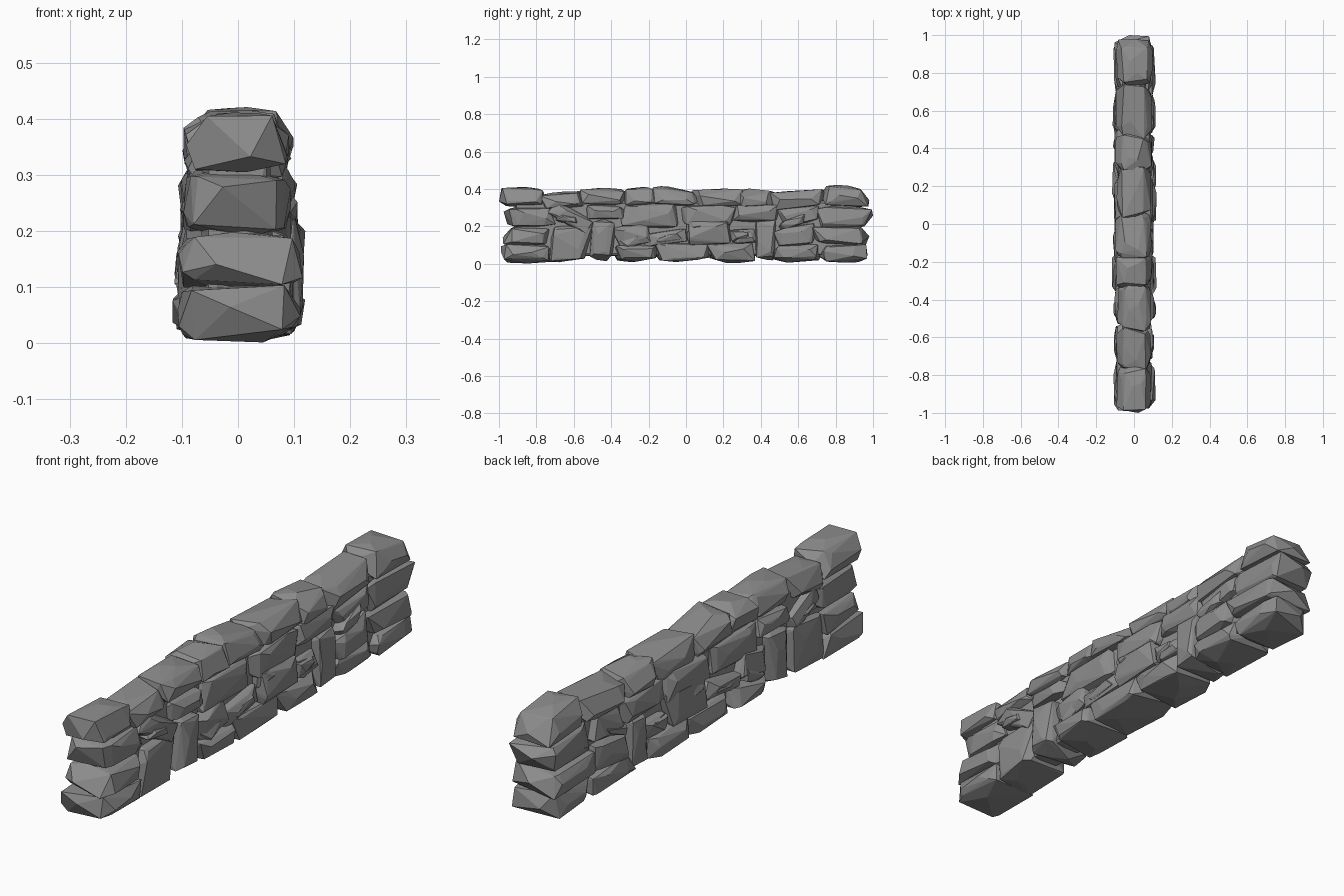
import bpy, bmesh, random
from math import radians
from mathutils import Matrix

if "Cube" in bpy.data.objects:
    bpy.data.objects.remove(bpy.data.objects["Cube"])

random.seed(7)
R = random.uniform

grey = bpy.data.materials.new("dark_stone")
grey.diffuse_color = (.27, .27, .27, 1)
grey.use_nodes = True
grey.node_tree.nodes["Principled BSDF"].inputs["Base Color"].default_value = grey.diffuse_color


def stone(name, y0, y1, z0, z1, half, tilt=0.0, taper=1.0):
    """Rough hewn block: convex hull of chipped corners and proud face points."""
    cy, cz = (y0 + y1) / 2, (z0 + z1) / 2
    hy, hz = (y1 - y0) / 2, (z1 - z0) / 2
    cut_y, cut_z = min(.055, hy * .4), min(.026, hz * .5)
    pts = []
    # chipped corners
    for sx in (-1, 1):
        for sy in (-1, 1):
            for sz in (-1, 1):
                k = taper if sz > 0 else 1
                pts.append((sx * half * R(.70, .93) * k, sy * (hy - R(0, cut_y)), sz * (hz - R(0, cut_z))))
                pts.append((sx * half * R(.88, .99) * k, sy * (hy - R(.6, 1.5) * cut_y),
                            sz * (hz - R(.4, 1.3) * cut_z)))
    for s in (-1, 1):
        # proud points on the long faces, ends, top and bottom
        for t in (-1, 1):
            pts.append((s * half * R(.98, 1.07), t * hy * R(.2, .75), hz * R(-.6, .45)))
            pts.append((half * t * R(.1, .5), R(-.6, .6) * hy, s * hz * R(.98, 1.06)))
        pts.append((R(-.4, .4) * half, s * hy, R(-.5, .5) * hz))
    bm = bmesh.new()
    for p in pts:
        bm.verts.new(p)
    res = bmesh.ops.convex_hull(bm, input=bm.verts[:])
    junk = {g for g in res["geom_interior"] + res["geom_unused"] if isinstance(g, bmesh.types.BMVert)}
    bmesh.ops.delete(bm, geom=list(junk), context='VERTS')
    bmesh.ops.dissolve_limit(bm, angle_limit=radians(5), verts=bm.verts[:], edges=bm.edges[:])
    bmesh.ops.transform(bm, matrix=Matrix.Translation((R(-.004, .004), cy, cz)) @
                        Matrix.Rotation(radians(tilt), 4, 'X'), verts=bm.verts[:])
    for v in bm.verts:
        v.co.z = max(v.co.z, 0)
    bmesh.ops.recalc_face_normals(bm, faces=bm.faces[:])
    me = bpy.data.meshes.new(name)
    bm.to_mesh(me)
    bm.free()
    me.materials.append(grey)
    bpy.context.collection.objects.link(bpy.data.objects.new(name, me))


# Each stone: y start, y end, z bottom, z top, optional tilt in degrees
footing = [(-.99, -.72, .004, .105), (-.75, -.50, .008, .21), (-.52, -.38, .02, .235),
           (-.38, -.14, .01, .11), (-.17, .14, .01, .11), (.11, .37, .008, .115),
           (.36, .49, .02, .235), (.45, .73, .008, .11), (.70, .97, .008, .11)]
second = [(-.98, -.72, .095, .195), (-.39, -.19, .095, .22, 12), (-.24, .02, .10, .18, 8),
          (-.02, .26, .10, .24), (.23, .39, .10, .19), (.47, .70, .09, .205, 6), (.67, .98, .095, .2)]
third = [(-.975, -.69, .19, .31), (-.74, -.50, .20, .30, -30), (-.54, -.31, .235, .315),
         (-.36, -.02, .18, .325), (-.05, .27, .20, .325), (.23, .52, .21, .32),
         (.48, .72, .20, .315, 9), (.69, 1.0, .19, .315)]
coping = [(-1.0, -.75, .305, .41), (-.79, -.53, .285, .385, 6), (-.57, -.30, .305, .405),
          (-.35, -.14, .305, .41), (-.21, .08, .305, .41, -4), (.03, .32, .295, .40),
          (.28, .49, .30, .40), (.45, .76, .295, .39, 4), (.72, .98, .305, .418)]

# Courses laid from the ground up, getting narrower
for name, rows, half, taper in (("footing_stone", footing, .109, .97), ("second_stone", second, .106, .95),
                                ("third_stone", third, .097, .97), ("coping_stone", coping, .091, .78)):
    for row in rows:
        stone(name, *row[:4], half * R(.94, 1.05), row[4] if len(row) > 4 else 0, taper)

# Small chinking stones wedged through the joints
for y, z in ((-.63, .24), (-.28, .12), (.06, .2), (.29, .15), (.57, .22), (-.1, .14)):
    w, h = R(.06, .09), R(.025, .035)
    stone("chink_stone", y - w, y + w, z - h, z + h, R(.099, .107), R(-20, 25))

# Rubble core closes the gaps behind the face stones
stone("rubble_core", -.92, .92, .04, .35, .072, 0, .9)
